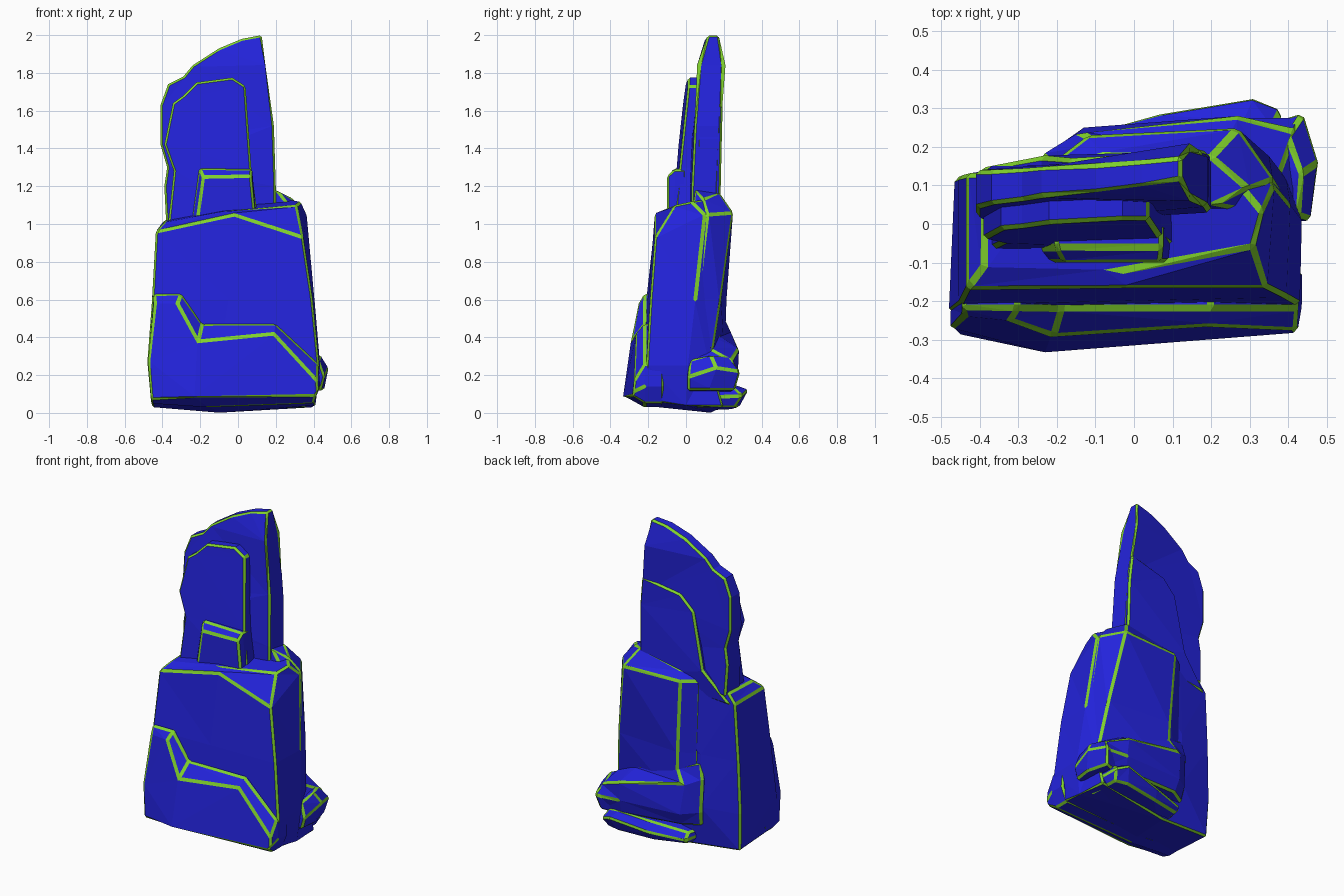
import bpy, bmesh, math


def material(name, rgb):
    m = bpy.data.materials.new(name)
    m.diffuse_color = (*rgb, 1)
    return m


BLUE = material("rock_blue", (0.017, 0.017, 0.72))
GREEN = material("edge_green", (0.22, 0.65, 0.025))


def loft(name, rings, edge=0.011, angle=33):
    """Skin rings of equal size, cap both ends, chamfer sharp edges in green."""
    bm = bmesh.new()
    vs = [[bm.verts.new(p) for p in r] for r in rings]
    n = len(vs[0])
    for a, b in zip(vs, vs[1:]):
        for i in range(n):
            j = (i + 1) % n
            bm.faces.new((a[i], a[j], b[j], b[i]))
    bm.faces.new(vs[0][::-1])
    bm.faces.new(vs[-1])
    bmesh.ops.recalc_face_normals(bm, faces=bm.faces[:])
    sharp = [e for e in bm.edges if e.calc_face_angle(0) > math.radians(angle)]
    bmesh.ops.bevel(bm, geom=sharp, offset=edge, segments=1, affect='EDGES',
                    profile=0.5, clamp_overlap=True, material=1)
    bmesh.ops.triangulate(bm, faces=bm.faces[:])
    bmesh.ops.recalc_face_normals(bm, faces=bm.faces[:])
    me = bpy.data.meshes.new(name)
    bm.to_mesh(me)
    bm.free()
    me.materials.append(BLUE)
    me.materials.append(GREEN)
    ob = bpy.data.objects.new(name, me)
    bpy.context.collection.objects.link(ob)
    return ob


def slab(name, pts, **kw):
    """Upright slab from an outline of (x, z, front y, back y)."""
    return loft(name, [[(x, f, z) for x, z, f, b in pts],
                       [(x, b, z) for x, z, f, b in pts]], **kw)


def outline(y, pts):
    return [(x, y, z) for x, z in pts]


# main lower body: seven corners carried up five levels
loft("lower_body", [
    [(-.46, -.24, .055), (-.16, -.24, .04), (.40, -.24, .07), (.41, .00, .03),
     (.40, .20, .03), (-.10, .14, .00), (-.455, .11, .03)],
    [(-.48, -.23, .27), (-.10, -.22, .27), (.43, -.21, .25), (.435, .01, .25),
     (.39, .13, .27), (-.22, .17, .27), (-.465, .12, .27)],
    [(-.455, -.21, .60), (-.05, -.20, .60), (.395, -.19, .60), (.405, .05, .60),
     (.345, .165, .60), (-.22, .165, .60), (-.455, .125, .60)],
    [(-.435, -.17, .96), (-.02, -.165, 1.05), (.345, -.165, .93), (.365, .10, 1.05),
     (.27, .225, 1.05), (-.22, .16, 1.05), (-.435, .13, .96)],
    [(-.39, -.11, 1.01), (-.03, -.12, 1.075), (.31, -.06, 1.10), (.335, .03, 1.12),
     (.22, .17, 1.14), (-.20, .15, 1.08), (-.39, .13, 1.02)],
])

# stepped ledge across the lower front, with a chamfered upper rim
outer = [(-.46, .05), (-.16, .03), (.40, .05), (.435, .14), (.425, .26),
         (.20, .47), (-.19, .47), (-.30, .63), (-.445, .63), (-.475, .27)]
inner = [(-.46, .07, -.285), (-.23, .085, -.322), (.41, .09, -.285),
         (.425, .11, -.28), (.42, .17, -.275), (.19, .42, -.265),
         (-.21, .38, -.29), (-.32, .58, -.25), (-.44, .58, -.24),
         (-.475, .27, -.275)]
loft("front_ledge", [outline(-.12, outer), outline(-.22, outer),
                     [(x, y, z) for x, z, y in inner]], angle=30)

# tall slab that forms the peak
slab("peak_slab", [
    (-.38, 1.00, .00, .15), (-.39, 1.20, .00, .14), (-.375, 1.30, .00, .14),
    (-.41, 1.42, .02, .14), (-.41, 1.63, .04, .14), (-.37, 1.74, .05, .14),
    (-.29, 1.78, .06, .145), (-.24, 1.84, .07, .15), (-.10, 1.93, .08, .155),
    (.02, 1.98, .095, .165), (.125, 2.00, .115, .175), (.145, 1.84, .07, .198),
    (.19, 1.52, .045, .185), (.20, 1.20, .03, .17), (.20, 1.00, .03, .17)],
    angle=50)

# thinner slab leaning on the front of the peak
slab("front_slab", [
    (-.37, 1.00, -.065, .08), (-.34, 1.28, -.05, .08), (-.39, 1.42, -.04, .08),
    (-.345, 1.64, -.015, .08), (-.29, 1.68, -.01, .08), (-.22, 1.75, .00, .09),
    (-.03, 1.775, .01, .09), (.04, 1.73, .01, .09), (.07, 1.30, -.035, .08),
    (.11, 1.00, -.065, .08)], angle=50)

# small step at the foot of the front slab
step = [(-.25, 1.0), (-.205, 1.295), (.075, 1.29), (.10, 1.0)]
step_in = [(-.22, 1.0), (-.185, 1.25), (.07, 1.255), (.095, 1.0)]
loft("front_step", [outline(.0, step), outline(-.062, step),
                    outline(-.10, step_in)], angle=28)

# low slab on the back of the peak with a slanted top
slab("rear_slab", [
    (-.41, .95, .05, .145), (-.24, 1.14, .05, .175), (-.17, 1.49, .05, .17),
    (-.08, 1.58, .05, .175), (.175, 1.63, .06, .195), (.193, 1.45, .06, .19),
    (.20, 1.00, .05, .18)])

# tapering buttress on the back right
loft("rear_buttress", [
    [(.30, .03, .28), (.42, .05, .28), (.385, .135, .28), (-.08, .205, .28),
     (-.19, .165, .28), (-.19, .05, .28)],
    [(.30, .03, .60), (.395, .06, .60), (.345, .185, .60), (-.09, .215, .60),
     (-.20, .165, .60), (-.20, .05, .60)],
    [(.30, .03, 1.06), (.365, .115, 1.05), (.27, .25, 1.06), (-.12, .23, 1.06),
     (-.21, .16, 1.06), (-.21, .05, 1.06)],
    [(.20, .05, 1.19), (.30, .09, 1.13), (.20, .175, 1.17), (-.08, .18, 1.11),
     (-.18, .15, 1.09), (-.18, .06, 1.12)],
], angle=24)

# bulging block below the buttress
loft("rear_block", [
    [(-.25, .05, .13), (.40, .05, .11), (.41, .24, .12), (.27, .25, .13), (-.12, .22, .15), (-.22, .16, .15)],
    [(-.27, .05, .22), (.42, .05, .22), (.44, .28, .21), (.28, .275, .22), (-.13, .25, .23), (-.23, .18, .24)],
    [(-.27, .05, .42), (.41, .05, .30), (.42, .24, .28), (.27, .28, .34), (-.14, .24, .42), (-.24, .18, .45)],
    [(-.24, .05, .55), (.36, .05, .34), (.38, .13, .34), (.22, .17, .41), (-.08, .205, .50), (-.22, .165, .55)],
], angle=30)

# foot sticking out at the back
loft("rear_foot", [
    [(-.15, .05, .01), (.37, .05, .03), (.36, .26, .03), (.28, .28, .03), (.05, .25, .02), (-.15, .20, .03)],
    [(-.19, .05, .06), (.40, .05, .08), (.385, .30, .09), (.31, .33, .12), (.07, .29, .08), (-.155, .23, .06)],
    [(-.19, .05, .10), (.38, .05, .14), (.36, .25, .14), (.28, .26, .15), (.07, .24, .13), (-.15, .19, .10)],
])

# chunk on the right side
loft("side_chunk", [
    [(.36, .00, .11), (.44, .01, .12), (.455, .12, .12), (.42, .26, .12), (.34, .24, .11)],
    [(.36, .00, .19), (.46, .01, .19), (.48, .16, .24), (.44, .29, .22), (.34, .26, .20)],
    [(.36, .01, .28), (.43, .02, .28), (.435, .13, .31), (.40, .23, .30), (.34, .20, .30)],
])
